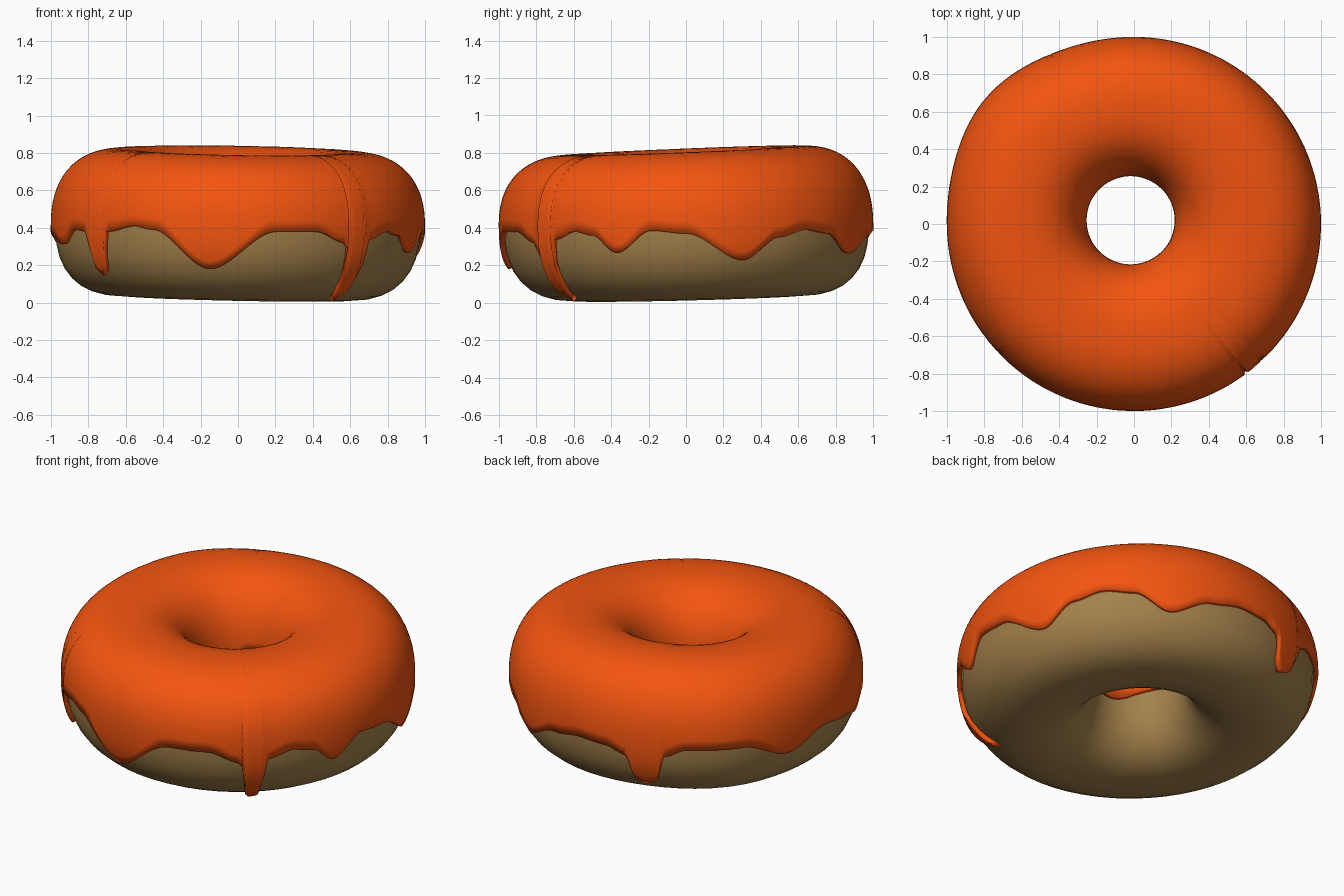
import bpy, bmesh, math
from math import sin, cos, asin, radians, pi

if "Cube" in bpy.data.objects:
    bpy.data.objects.remove(bpy.data.objects["Cube"])

P = 0.85          # squareness of the ring's cross-section
MAJOR, ZC = 0.6175, 0.405

# Lower edge of the icing: (angle in degrees, height)
EDGE = [(-170, .35), (-161, .31), (-152, .39), (-144.5, .38), (-142, .17), (-139.5, .14),
        (-138, .18), (-135, .38), (-124, .41), (-117, .39), (-99, .185), (-78, .38), (-65, .38),
        (-54, .32), (-52, .06), (-50, .025), (-48, .06), (-45, .34), (-37, .38), (-30, .36),
        (-22, .27), (-11, .385), (0, .37), (18, .23), (30, .35), (40, .39), (50, .37),
        (62, .26), (77, .36), (88, .39), (98, .38), (105, .34), (108, .17), (111, .14),
        (115, .17), (118, .36), (125, .41), (143, .41), (160, .30), (176, .385), (190, .35)]


def spow(v, p):
    return math.copysign(abs(v) ** p, v)


def edge_height(deg):
    for (a, za), (b, zb) in zip(EDGE, EDGE[1:]):
        if a <= deg <= b:
            t = (deg - a) / (b - a)
            return za + (zb - za) * t * t * (3 - 2 * t)
    return .38


def ring_point(th, ph, grow):
    """Point on the slightly lumpy dough ring, grown outwards by grow."""
    a, b = 0.3575 + grow, 0.38 + grow
    outer = (1 + cos(ph)) / 2
    deg = math.degrees(th)
    d = (deg - 140 + 180) % 360 - 180
    bump = 0.04 * math.exp(-(d / 22) ** 2)
    r = MAJOR + a * spow(cos(ph), P) + bump * outer
    h = sin(ph)
    z = ZC + b * spow(h, P)
    if h > 0:
        z += h * (0.004 + 0.027 * cos(th - radians(112)))
    else:
        z += -h * 0.02 * cos(th - radians(130))
    return (r * cos(th) - 0.018 * (1 - outer), r * sin(th) + 0.02 * (1 - outer), z)


def make_object(name, rows, closed, color):
    """Skin a list of rings (each closed in the angle direction)."""
    bm = bmesh.new()
    grid = [[bm.verts.new(p) for p in row] for row in rows]
    n, m = len(grid), len(grid[0])
    for i in range(n):
        for j in range(m if closed else m - 1):
            i2, j2 = (i + 1) % n, (j + 1) % m
            bm.faces.new((grid[i][j], grid[i2][j], grid[i2][j2], grid[i][j2]))
    me = bpy.data.meshes.new(name)
    bm.to_mesh(me)
    bm.free()
    ob = bpy.data.objects.new(name, me)
    bpy.context.collection.objects.link(ob)
    mat = bpy.data.materials.new(name + "_color")
    mat.diffuse_color = (*color, 1)
    mat.use_nodes = True
    mat.node_tree.nodes["Principled BSDF"].inputs["Base Color"].default_value = mat.diffuse_color
    me.materials.append(mat)
    bpy.ops.object.select_all(action='DESELECT')
    ob.select_set(True)
    bpy.context.view_layer.objects.active = ob
    bpy.ops.object.shade_smooth_by_angle(angle=radians(50))
    return ob


# Dough ring
dough = [[ring_point(2 * pi * i / 56, 2 * pi * j / 32, 0) for j in range(32)] for i in range(56)]
make_object("dough", dough, True, (0.37, 0.22, 0.07))

# Icing sheet from its dripping lower edge over the top and into the hole
GROW, N, M = 0.025, 300, 32
icing = []
for i in range(N):
    deg = -170 + 360 * i / N
    th = radians(deg)
    s = max(-1, (edge_height(deg) - ZC) / (0.38 + GROW))
    start = asin(spow(s, 1 / P))
    end = pi + 0.06 * sin(3 * th)
    icing.append([ring_point(th, start + (end - start) * j / M, GROW) for j in range(M + 1)])
ob = make_object("icing", icing, False, (0.9, 0.09, 0.005))
thick = ob.modifiers.new("thickness", 'SOLIDIFY')
thick.thickness = 0.027
thick.offset = -1
